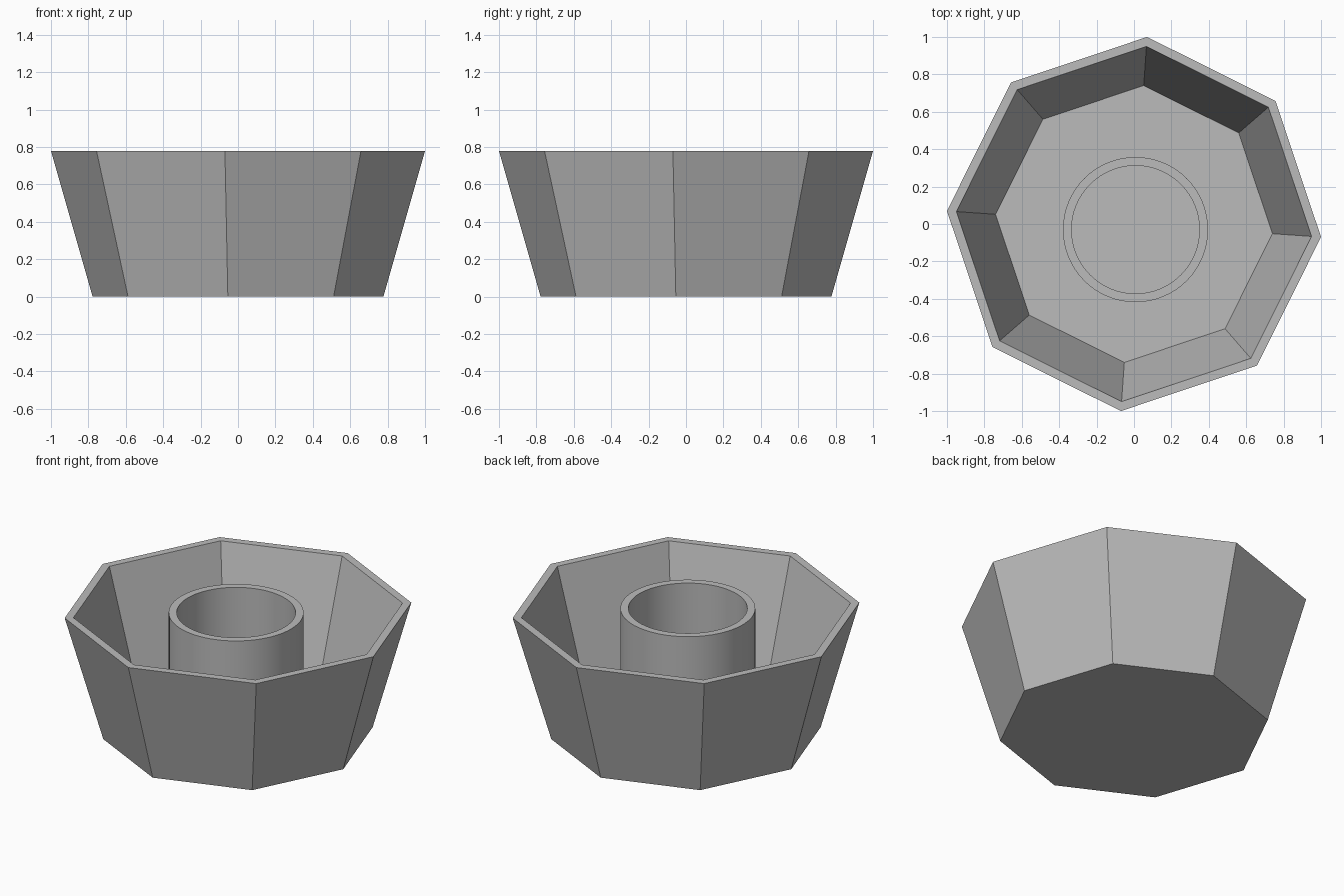
import bpy
import bmesh
import math

cube = bpy.data.objects.get("Cube")
if cube:
    bpy.data.objects.remove(cube, do_unlink=True)

# Single grey material
grey = bpy.data.materials.new("plain grey")
grey.use_nodes = True
colour = (0.5, 0.5, 0.5, 1.0)
grey.diffuse_color = colour
grey.node_tree.nodes["Principled BSDF"].inputs["Base Color"].default_value = colour


def turned(name, profile, sides, start=0.0, centre=(0, 0), capped=False):
    """Sweep (radius, height) points round the vertical axis."""
    bm = bmesh.new()
    rings = []
    for radius, z in profile:
        angles = [math.radians(start) + math.tau * i / sides for i in range(sides)]
        rings.append([bm.verts.new((radius * math.cos(a), radius * math.sin(a), z))
                      for a in angles])
    for lower, upper in zip(rings, rings[1:]):
        for i in range(sides):
            j = (i + 1) % sides
            bm.faces.new((lower[i], lower[j], upper[j], upper[i]))
    if capped:
        bm.faces.new(rings[0][::-1])
        bm.faces.new(rings[-1])
    mesh = bpy.data.meshes.new(name)
    bm.to_mesh(mesh)
    bm.free()
    mesh.materials.append(grey)
    obj = bpy.data.objects.new(name, mesh)
    obj.location = (centre[0], centre[1], 0)
    bpy.context.collection.objects.link(obj)
    return obj


HEIGHT = 0.78
FLOOR = 0.045

# Flared octagonal bowl: outside wall, rim, inside wall, floor
turned("octagonal_bowl",
       [(0.779, 0), (1.0025, HEIGHT), (0.952, HEIGHT), (0.742, FLOOR)],
       sides=8, start=-4, capped=True)

# Round open tube standing on the bowl floor
tube = turned("centre_tube",
              [(0.388, FLOOR), (0.388, HEIGHT), (0.342, HEIGHT), (0.342, FLOOR)],
              sides=64, centre=(0.008, -0.03))
bpy.ops.object.select_all(action="DESELECT")
tube.select_set(True)
bpy.context.view_layer.objects.active = tube
bpy.ops.object.shade_smooth_by_angle(angle=math.radians(30))
